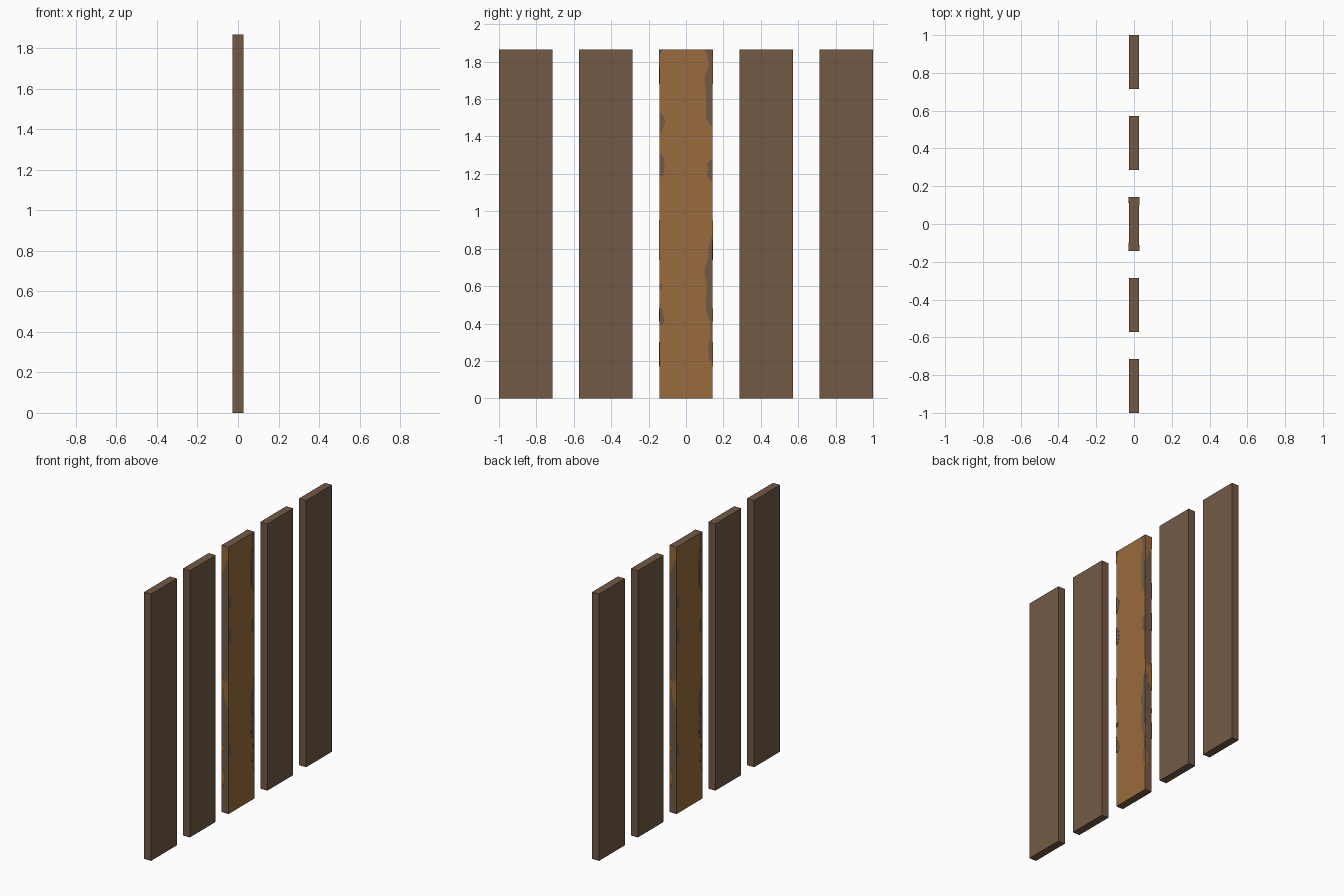
import bpy, bmesh
from mathutils import Matrix

if "Cube" in bpy.data.objects:
    bpy.data.objects.remove(bpy.data.objects["Cube"])

H, W, T = 1.866, 2 / 7, 0.054      # plank height, width, thickness
PLATE = 0.001                      # painted patch thickness


def material(name, rgb):
    m = bpy.data.materials.new(name)
    m.diffuse_color = (*rgb, 1)
    m.use_nodes = True
    m.node_tree.nodes["Principled BSDF"].inputs["Base Color"].default_value = m.diffuse_color
    return m


brown = material("weathered_brown", (0.171, 0.102, 0.060))
orange = material("warm_wood", (0.314, 0.147, 0.045))


def finish(bm, name, mats):
    bmesh.ops.recalc_face_normals(bm, faces=bm.faces)
    me = bpy.data.meshes.new(name)
    bm.to_mesh(me)
    bm.free()
    for m in mats:
        me.materials.append(m)
    ob = bpy.data.objects.new(name, me)
    bpy.context.collection.objects.link(ob)
    return ob


def plank(name, y, mats):
    bm = bmesh.new()
    bmesh.ops.create_cube(bm, size=1, matrix=Matrix.Translation((0, y, H / 2))
                          @ Matrix.Diagonal((T, W, H, 1)))
    bm.normal_update()
    # broad faces take the second colour when there is one
    for f in bm.faces:
        f.material_index = int(len(mats) > 1 and abs(f.normal.x) > 0.5)
    return finish(bm, name, mats)


def patches(name, mat, outlines, place):
    """Thin plates; each outline (u, z) is placed by place(u, z, out)
    and repeated on the opposite side by a half turn."""
    bm = bmesh.new()
    for turn in (1, -1):
        for pts in outlines:
            rings = []
            for out in (0, PLATE):
                ring = []
                for u, z in pts:
                    x, y, h = place(u, z, out)
                    ring.append(bm.verts.new((x * turn, y * turn, h)))
                rings.append(ring)
            a, b = rings
            bm.faces.new(a)
            bm.faces.new(b)
            n = len(a)
            for i in range(n):
                bm.faces.new((a[i], a[(i + 1) % n], b[(i + 1) % n], b[i]))
    return finish(bm, name, [mat])


def edge_outline(side, half, profile):
    """Patch hugging one edge: profile is (depth, z) from top to bottom."""
    pts = [(side * (half - d), z) for d, z in profile]
    return [(side * half, profile[0][1])] + pts + [(side * half, profile[-1][1])]


# five evenly spaced planks, the middle one with bare wood faces
for i in range(5):
    mats = [brown, orange] if i == 2 else [brown]
    plank(f"plank_{i + 1}", (i - 2) * 1.5 * W, mats)

# worn brown patches along the edges of the broad faces
left = [
    [(.02, H), (.004, 1.84)],
    [(.004, 1.53), (.022, 1.51), (.032, 1.48), (.015, 1.43), (.003, 1.41)],
    [(.004, 1.31), (.022, 1.29), (.03, 1.24), (.02, 1.19), (.003, 1.18)],
    [(.015, .61), (.015, .58)],
    [(.003, .51), (.015, .47), (.03, .42), (.02, .395), (.003, .39)],
]
right = [
    [(.045, H), (.03, 1.84), (.02, 1.78), (.04, 1.73), (.045, 1.69),
     (.035, 1.64), (.035, 1.5), (.02, 1.47), (.003, 1.45)],
    [(.003, 1.28), (.02, 1.27), (.03, 1.25), (.025, 1.22), (.035, 1.2), (.01, 1.16)],
    [(.005, .87), (.02, .82), (.025, .75), (.045, .68), (.03, .6), (.038, .53),
     (.035, .46), (.015, .41), (.012, .33), (.025, .28), (.02, .21), (.003, .19)],
]
patches("worn_edge_patches", brown,
        [edge_outline(-1, W / 2, p) for p in left]
        + [edge_outline(1, W / 2, p) for p in right],
        lambda u, z, out: (T / 2 + out, u, z))

# bare wood patches on the narrow sides
bare_left = [
    [(.054, H), (.054, 1.78), (.03, 1.74), (.01, 1.68)],
    [(.005, .95), (.022, .92), (.022, .88), (.005, .84)],
    [(.005, .48), (.02, .45), (.005, .41)],
    [(.005, .3), (.025, .26), (.015, .2), (.005, .17)],
]
bare_right = [[(.005, .94), (.04, .9), (.03, .8), (.005, .74)]]
patches("bare_side_patches", orange,
        [edge_outline(-1, T / 2, p) for p in bare_left]
        + [edge_outline(1, T / 2, p) for p in bare_right],
        lambda u, z, out: (u, -W / 2 - out, z))
